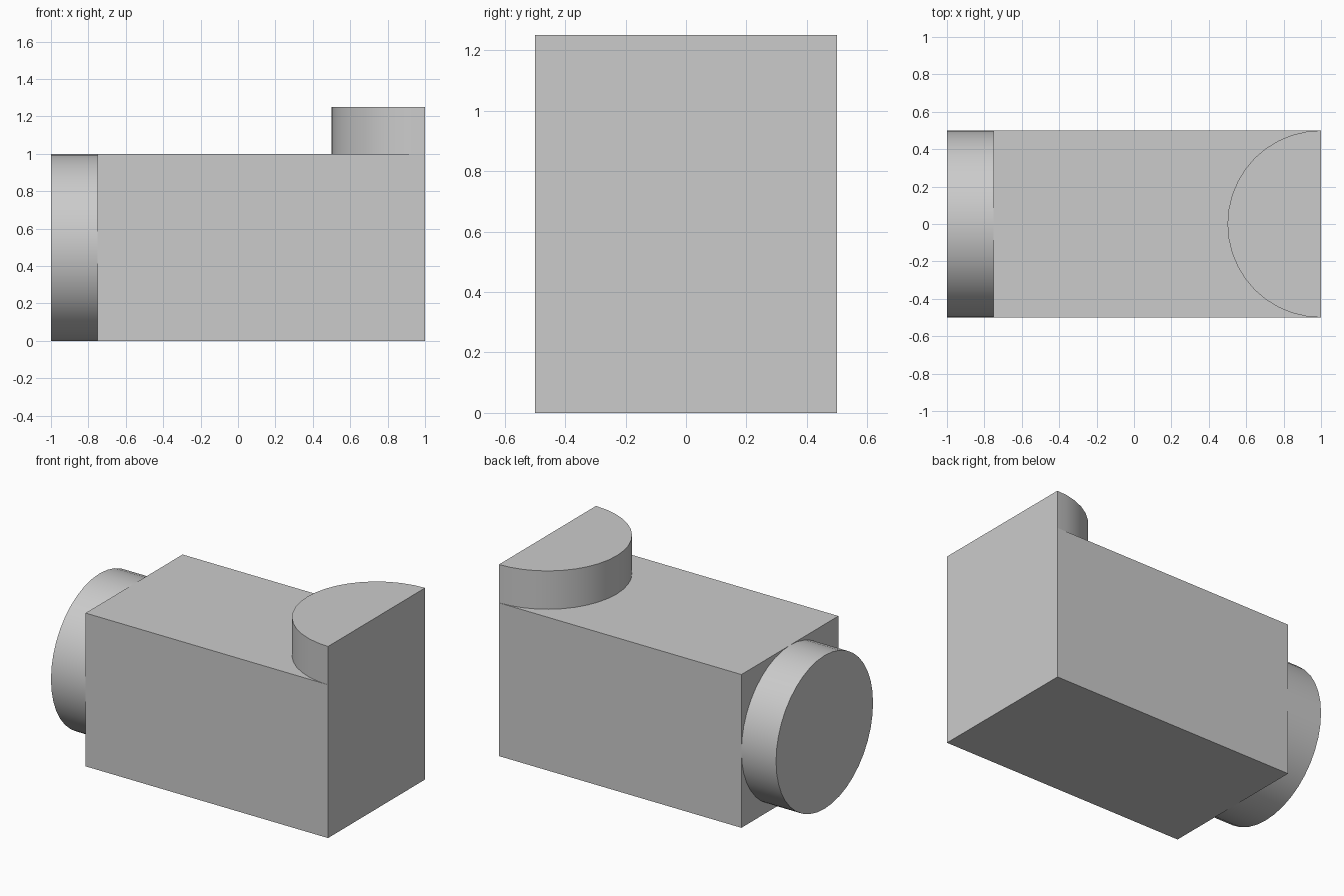
import bpy
import bmesh
from math import radians, pi, sin, cos
from mathutils import Matrix

cube = bpy.data.objects.get("Cube")
if cube:
    bpy.data.objects.remove(cube, do_unlink=True)

grey = bpy.data.materials.new("plain grey")
grey.use_nodes = True
colour = (0.6, 0.6, 0.6, 1)
grey.diffuse_color = colour
grey.node_tree.nodes["Principled BSDF"].inputs["Base Color"].default_value = colour

SEGMENTS = 40
RADIUS = 0.5
THICK = 0.25


def prism(name, outline, height, matrix):
    """Extrude a flat outline upward, then place it with a matrix."""
    bm = bmesh.new()
    base = bm.faces.new([bm.verts.new((x, y, 0)) for x, y in outline])
    new = bmesh.ops.extrude_face_region(bm, geom=[base])["geom"]
    top = [v for v in new if isinstance(v, bmesh.types.BMVert)]
    bmesh.ops.translate(bm, verts=top, vec=(0, 0, height))
    if not base.is_valid or len(bm.faces) < len(outline) + 2:
        bm.faces.new([v for v in bm.verts if v not in top])
    bm.transform(matrix)
    bmesh.ops.recalc_face_normals(bm, faces=bm.faces)
    mesh = bpy.data.meshes.new(name)
    bm.to_mesh(mesh)
    bm.free()
    mesh.materials.append(grey)
    obj = bpy.data.objects.new(name, mesh)
    bpy.context.collection.objects.link(obj)
    bpy.ops.object.select_all(action="DESELECT")
    obj.select_set(True)
    bpy.context.view_layer.objects.active = obj
    bpy.ops.object.shade_smooth_by_angle(angle=radians(30))
    return obj


def arc(start, steps):
    angles = [start + 2 * pi * i / SEGMENTS for i in range(steps)]
    return [(RADIUS * cos(a), RADIUS * sin(a)) for a in angles]


# Main block
prism("body_block", [(-0.75, -0.5), (1, -0.5), (1, 0.5), (-0.75, 0.5)], 1, Matrix())

# Full disc on the end face, its axis along x
prism("end_disc", arc(0, SEGMENTS), THICK,
      Matrix.Translation((-1, 0, RADIUS)) @ Matrix.Rotation(pi / 2, 4, "Y"))

# Half disc on top, its flat side flush with the other end
prism("top_half_disc", arc(pi / 2, SEGMENTS // 2 + 1), THICK,
      Matrix.Translation((1, 0, 1)))
